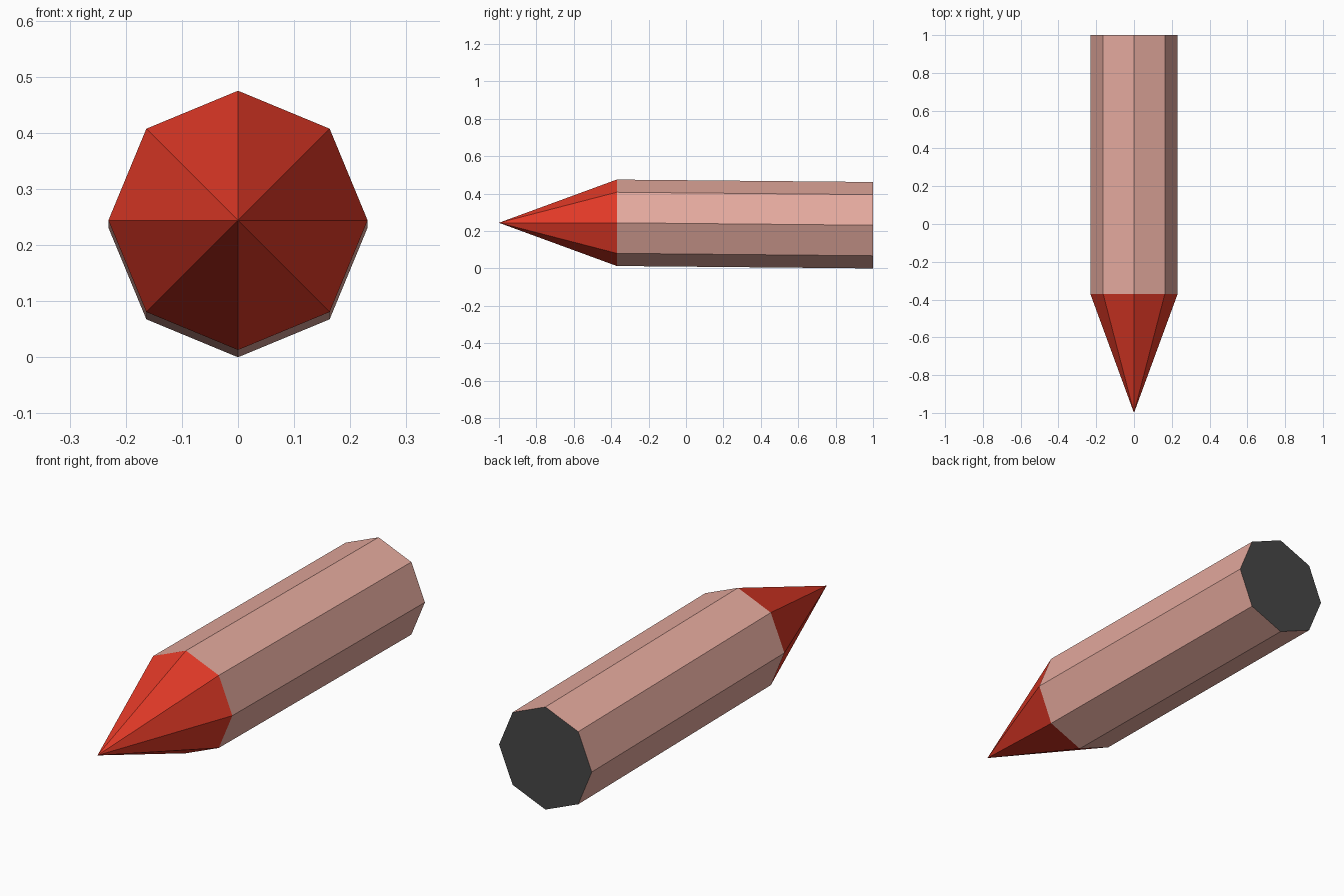
import bpy, bmesh, math

if "Cube" in bpy.data.objects:
    bpy.data.objects.remove(bpy.data.objects["Cube"])

SIDES, R = 8, 0.231


def material(name, color):
    m = bpy.data.materials.new(name)
    m.diffuse_color = (*color, 1)
    m.use_nodes = True
    m.node_tree.nodes["Principled BSDF"].inputs["Base Color"].default_value = m.diffuse_color
    return m


pink = material("pale pink", (0.78, 0.40, 0.34))
red = material("bright red", (0.76, 0.041, 0.020))
dark = material("dark grey", (0.063, 0.063, 0.063))


def ring(bm, y, z):
    """Upright octagon with a corner at the top."""
    return [bm.verts.new((R * math.sin(i * math.tau / SIDES), y,
                          z + R * math.cos(i * math.tau / SIDES)))
            for i in range(SIDES)]


def finish(bm, name, mats):
    me = bpy.data.meshes.new(name)
    bm.normal_update()
    bm.to_mesh(me)
    bm.free()
    for m in mats:
        me.materials.append(m)
    bpy.context.collection.objects.link(bpy.data.objects.new(name, me))


# Barrel: octagonal tube sinking slightly to the back, with a dark end face
bm = bmesh.new()
front, back = ring(bm, -0.37, 0.244), ring(bm, 1.0, 0.231)
for i in range(SIDES):
    j = (i + 1) % SIDES
    bm.faces.new((front[i], front[j], back[j], back[i]))
bm.faces.new(back).material_index = 1
finish(bm, "barrel", (pink, dark))

# Tip: pointed eight-sided cone
bm = bmesh.new()
base = ring(bm, -0.37, 0.244)
point = bm.verts.new((0, -1.0, 0.244))
for i in range(SIDES):
    bm.faces.new((base[(i + 1) % SIDES], base[i], point))
finish(bm, "tip", (red,))
